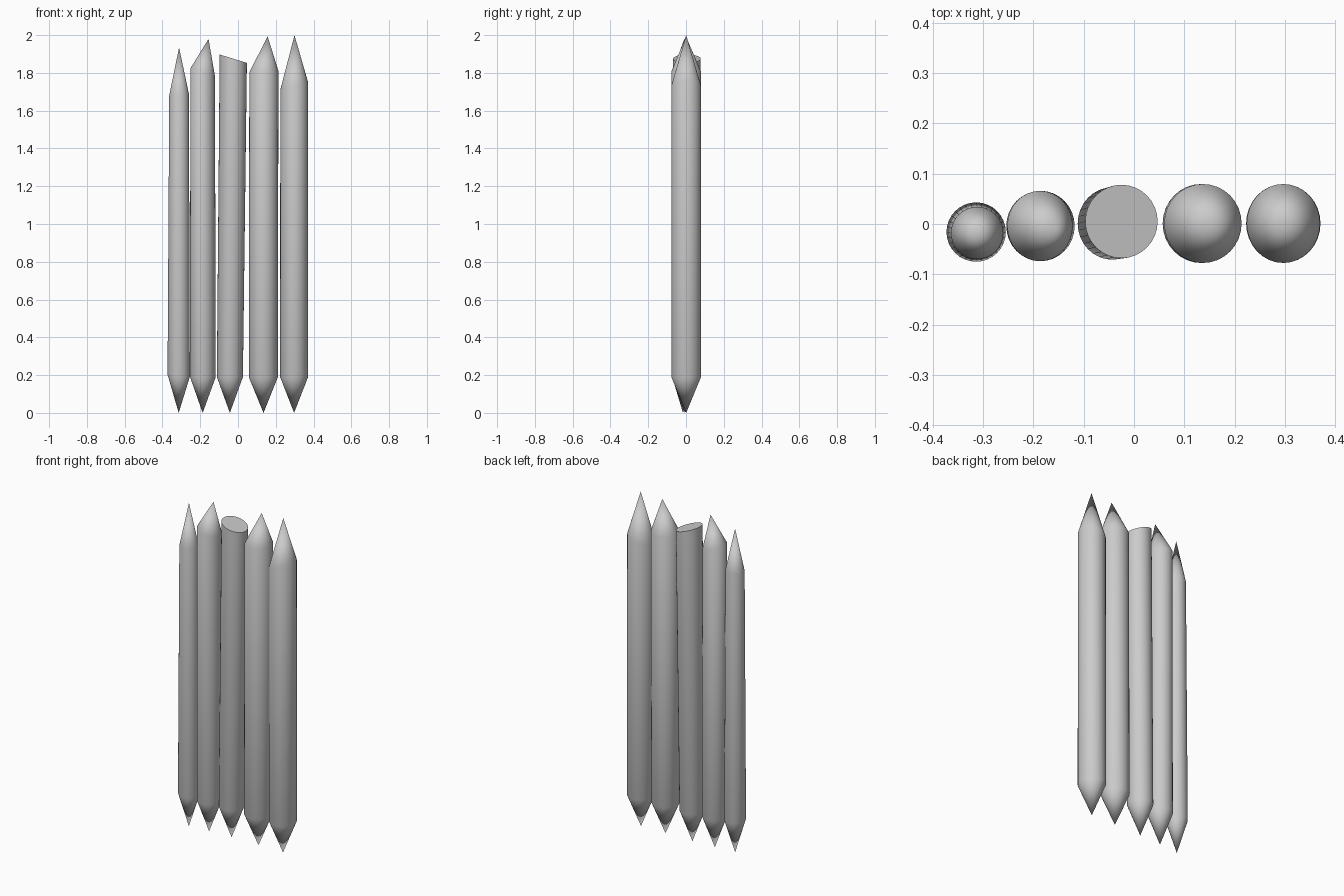
import bpy, bmesh, math
from math import cos, sin, pi

if "Cube" in bpy.data.objects:
    bpy.data.objects.remove(bpy.data.objects["Cube"])

SIDES = 32


def stake(name, bottom, top, tip, apex):
    """bottom/top: (x, y, z, rx, ry, slope of the ring along x); tip/apex: points, apex None = sawn flat."""
    bm = bmesh.new()
    rings = []
    for x, y, z, rx, ry, slope in (bottom, top):
        ring = []
        for i in range(SIDES):
            a = 2 * pi * i / SIDES
            dx = rx * cos(a)
            ring.append(bm.verts.new((x + dx, y + ry * sin(a), z + slope * dx)))
        rings.append(ring)
    low, high = rings
    tip_v = bm.verts.new(tip)
    apex_v = bm.verts.new(apex) if apex else None
    for i in range(SIDES):
        j = (i + 1) % SIDES
        bm.faces.new((low[i], low[j], high[j], high[i]))
        bm.faces.new((low[j], low[i], tip_v))
        if apex_v:
            bm.faces.new((high[i], high[j], apex_v))
    if not apex_v:
        bm.faces.new(high)
    bmesh.ops.recalc_face_normals(bm, faces=bm.faces)
    me = bpy.data.meshes.new(name)
    bm.to_mesh(me)
    bm.free()
    ob = bpy.data.objects.new(name, me)
    bpy.context.collection.objects.link(ob)
    bpy.ops.object.select_all(action='DESELECT')
    ob.select_set(True)
    bpy.context.view_layer.objects.active = ob
    bpy.ops.object.shade_smooth_by_angle(angle=math.radians(45))


# thin left stake
stake("stake_1", (-.314, -.016, .197, .059, .059, -.1), (-.312, -.018, 1.685, .052, .052, .08),
      (-.314, -.016, 0), (-.312, -.018, 1.935))
# stake with a lopsided point
stake("stake_2", (-.186, -.004, .19, .068, .07, 0), (-.187, -.004, 1.803, .065, .07, -.32),
      (-.187, -.006, 0), (-.156, -.009, 1.98))
# broken stake, sawn flat at a slant and leaning slightly
stake("stake_3", (-.043, .001, .19, .069, .072, 0), (-.025, .005, 1.875, .072, .073, -.31),
      (-.043, .001, 0), None)
# two thick right stakes
stake("stake_4", (.134, .001, .19, .077, .0785, 0), (.137, .001, 1.807, .077, .0785, .04),
      (.135, .001, 0), (.157, 0, 1.993))
stake("stake_5", (.297, .001, .19, .074, .0785, 0), (.297, .001, 1.732, .073, .0785, .3),
      (.297, .001, 0), (.299, .001, 2.0))
